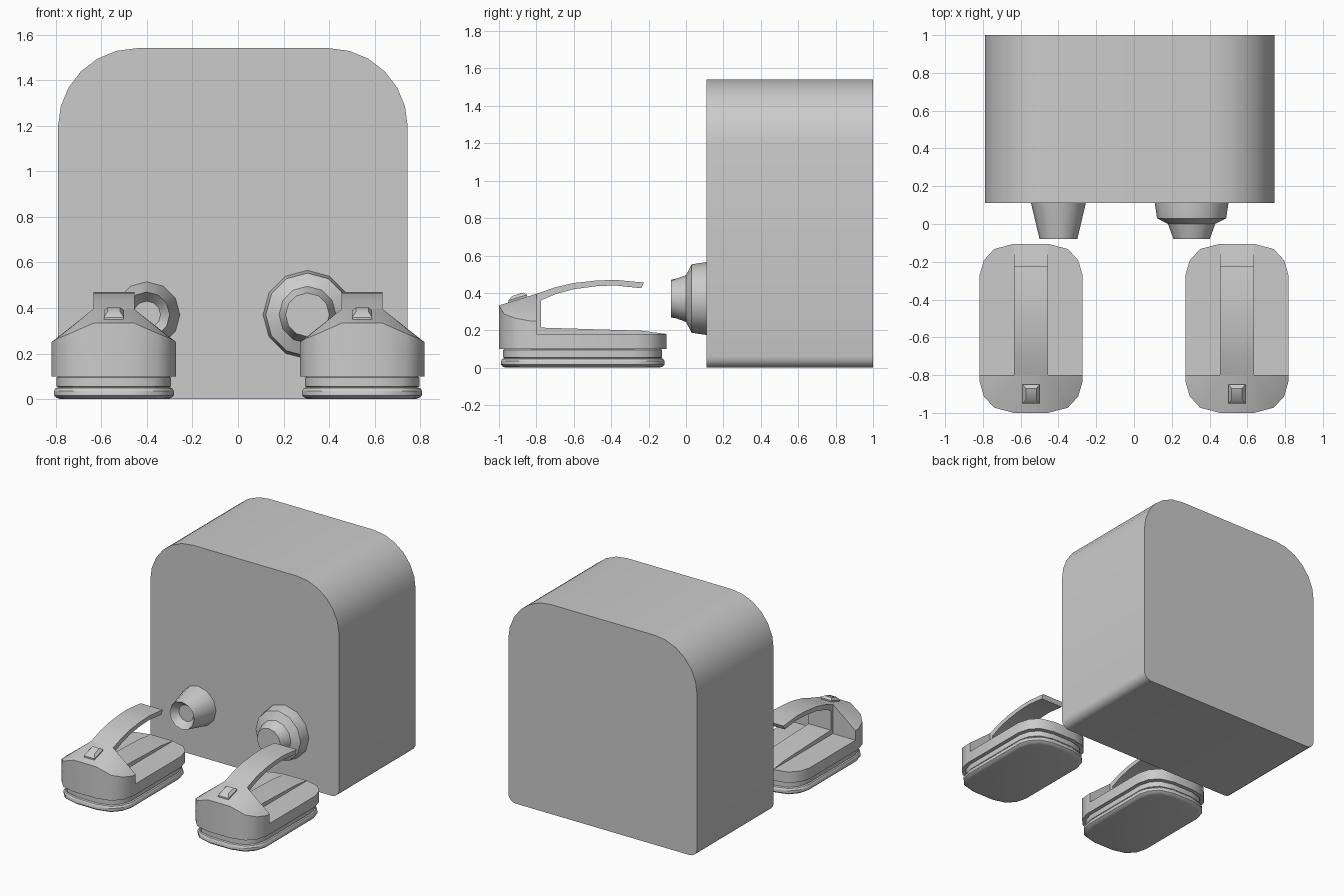
import bpy, bmesh, math

cube = bpy.data.objects.get("Cube")
if cube:
    bpy.data.objects.remove(cube, do_unlink=True)

grey = bpy.data.materials.new("light_grey")
grey.use_nodes = True
colour = (0.6, 0.6, 0.6, 1)
grey.diffuse_color = colour
grey.node_tree.nodes["Principled BSDF"].inputs["Base Color"].default_value = colour


def finish(name, bm, angle=35):
    bmesh.ops.recalc_face_normals(bm, faces=bm.faces[:])
    mesh = bpy.data.meshes.new(name)
    bm.to_mesh(mesh)
    bm.free()
    mesh.materials.append(grey)
    obj = bpy.data.objects.new(name, mesh)
    bpy.context.collection.objects.link(obj)
    bpy.ops.object.select_all(action='DESELECT')
    obj.select_set(True)
    bpy.context.view_layer.objects.active = obj
    bpy.ops.object.shade_smooth_by_angle(angle=math.radians(angle))
    return obj


def loft(name, rings):
    """Skin a stack of matching rings and cap both ends."""
    bm = bmesh.new()
    loops = [[bm.verts.new(p) for p in ring] for ring in rings]
    n = len(loops[0])
    for a, b in zip(loops, loops[1:]):
        for i in range(n):
            j = (i + 1) % n
            bm.faces.new((a[i], a[j], b[j], b[i]))
    bm.faces.new(loops[0])
    bm.faces.new(loops[-1])
    return finish(name, bm)


# Main body: rounded panel, wide radius above and tight radius below
def arc(cx, cz, r, start, steps):
    return [(cx + r * math.cos(math.radians(start + 90 * i / steps)),
             cz + r * math.sin(math.radians(start + 90 * i / steps)))
            for i in range(steps + 1)]


left, right, height, big, small = 0.745, -0.79, 1.54, 0.345, 0.06
outline = (arc(left - big, height - big, big, 0, 6)
           + arc(right + big, height - big, big, 90, 6)
           + arc(right + small, small, small, 180, 4)
           + arc(left - small, small, small, 270, 4))
loft("body", [[(x, y, z) for x, z in outline] for y in (0.11, 1.0)])


# Turned knobs on the front panel: (y, radius) steps
def knob(name, x, z, steps, sides=12):
    turn = 2 * math.pi / sides
    loft(name, [[(x + r * math.cos(i * turn), y, z + r * math.sin(i * turn))
                 for i in range(sides)] for y, r in steps])


knob("hollow_knob", -0.4, 0.37,
     [(0.12, 0.147), (0.11, 0.145), (-0.08, 0.1), (-0.03, 0.06)])
knob("stepped_knob", 0.305, 0.37,
     [(0.12, 0.195), (0.11, 0.195), (0.03, 0.183), (0, 0.125), (-0.08, 0.096)])

# Shoes: quarter outline mirrored into a full one
HALF_W, HALF_L, MID_Y = 0.273, 0.4475, -0.5525
quarter = [(0.273, 0.28), (0.25, 0.36), (0.195, 0.42), (0.09, HALF_L)]
half = quarter + [(-x, y) for x, y in reversed(quarter)]
sole_outline = half + [(-x, -y) for x, y in half]
layers = [(0, 0.04), (0.005, 0.022), (0.016, 0.01), (0.036, 0.01),
          (0.048, 0.018), (0.052, 0.03), (0.056, 0.022), (0.095, 0.022),
          (0.1, 0.03), (0.1, 0), (0.18, 0)]

# Strap with its upright, as a side profile (y, z)
strap_top = [(-0.8, 0.395), (-0.7, 0.43), (-0.6, 0.453), (-0.48, 0.466),
             (-0.38, 0.47), (-0.225, 0.455)]
strap_under = [(-0.24, 0.425), (-0.38, 0.44), (-0.48, 0.436), (-0.6, 0.42),
               (-0.7, 0.393), (-0.775, 0.36)]
strap = [(-0.8, 0.18)] + strap_top + strap_under + [(-0.775, 0.18)]
tongue = [(-0.79, 0.17), (-0.79, 0.215), (-0.24, 0.198), (-0.107, 0.181), (-0.107, 0.17)]
STRIP = 0.09


def toe_cap(name, cx):
    rim = [(HALF_W, -0.8, 0.25)]
    rim += [(x, MID_Y - y, z) for (x, y), z in zip(quarter, (0.25, 0.265, 0.287, 0.333))]
    rim += [(-x, y, z) for x, y, z in reversed(rim)]
    bm = bmesh.new()
    top = [bm.verts.new((cx + x, y, z)) for x, y, z in rim]
    base = [bm.verts.new((cx + x, y, 0.18)) for x, y, z in rim]
    crest = [bm.verts.new((cx + s * STRIP, -0.8, 0.395)) for s in (1, -1)]
    mid = len(rim) // 2
    for i in range(len(rim) - 1):
        bm.faces.new((base[i], base[i + 1], top[i + 1], top[i]))
        if i == mid - 1:
            bm.faces.new((top[i], top[i + 1], crest[1], crest[0]))
        else:
            bm.faces.new((top[i], top[i + 1], crest[0 if i < mid else 1]))
    bm.faces.new((base[0], top[0], crest[0], crest[1], top[-1], base[-1]))
    bm.faces.new(base)
    finish(name, bm)


for side, cx in (("left", 0.545), ("right", -0.545)):
    loft(side + "_shoe_sole",
         [[(cx + x * (1 - d / HALF_W), MID_Y + y * (1 - d / HALF_L), z)
           for x, y in sole_outline] for z, d in layers])
    toe_cap(side + "_toe_cap", cx)
    for part, profile in (("strap", strap), ("tongue", tongue)):
        loft(side + "_" + part,
             [[(cx + s * STRIP, y, z) for y, z in profile] for s in (-1, 1)])
    # Small raised stud following the slope of the toe cap
    loft(side + "_stud",
         [[(cx + sx * w, -0.9 + sy * d, 0.3625 + 0.31 * sy * d + h)
           for sx, sy in ((1, 1), (-1, 1), (-1, -1), (1, -1))]
          for w, d, h in ((0.04, 0.05, -0.01), (0.044, 0.05, 0.012), (0.028, 0.03, 0.03))])
